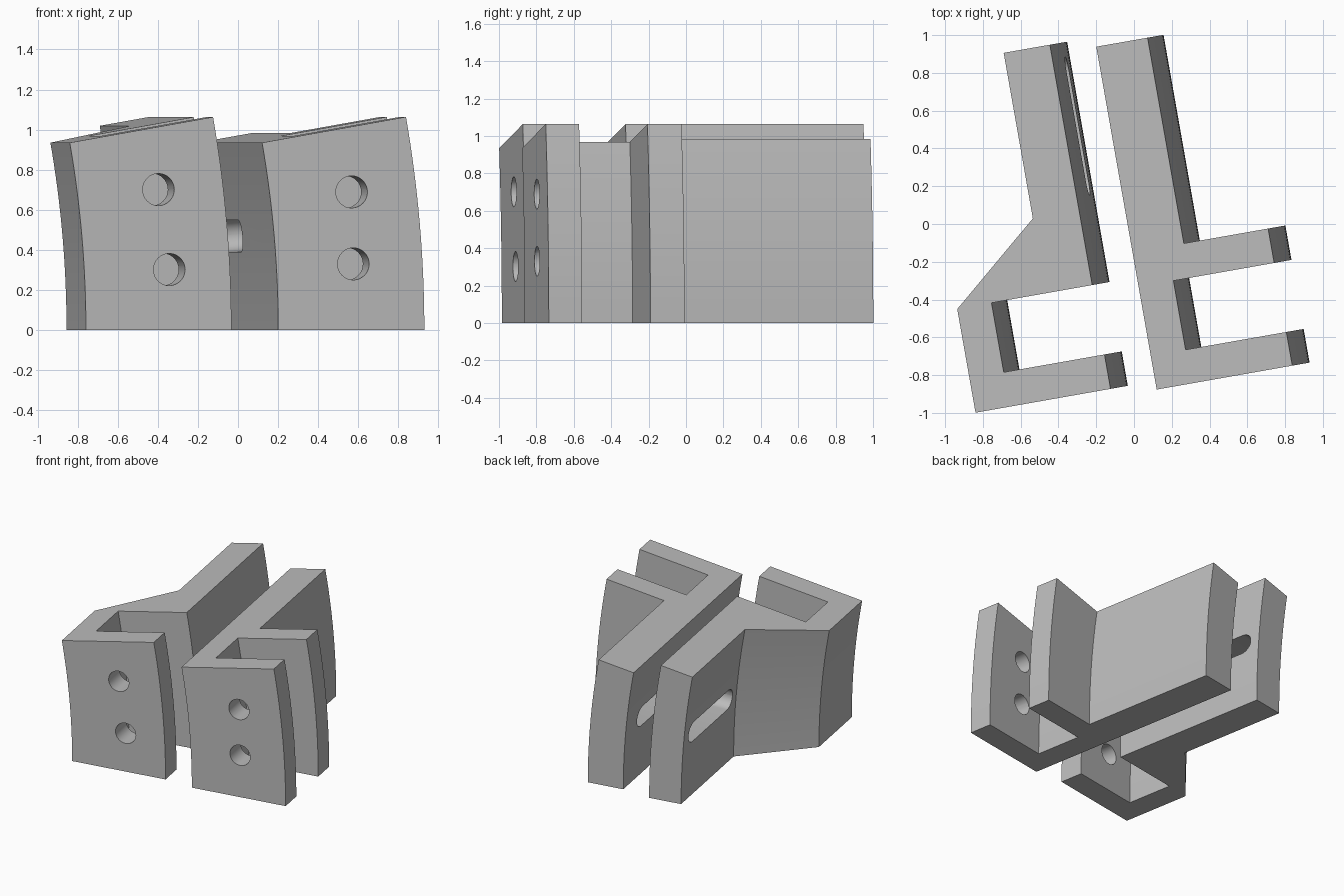
import bpy, bmesh, math
from mathutils import Matrix, Vector

if "Cube" in bpy.data.objects:
    bpy.data.objects.remove(bpy.data.objects["Cube"])

R0 = 5.385                    # bend radius of each bracket's inner side
TURN = math.radians(10)       # plan rotation
SWEEP = math.radians(10)      # bend sweep upwards
HOLE = 0.08

grey = bpy.data.materials.new("light grey")
grey.diffuse_color = (0.5, 0.5, 0.5, 1)
grey.use_nodes = True
grey.node_tree.nodes["Principled BSDF"].inputs["Base Color"].default_value = grey.diffuse_color


def make(name, bm):
    bmesh.ops.recalc_face_normals(bm, faces=bm.faces)
    me = bpy.data.meshes.new(name)
    bm.to_mesh(me)
    bm.free()
    ob = bpy.data.objects.new(name, me)
    bpy.context.collection.objects.link(ob)
    me.materials.append(grey)
    return ob


def curved_body(name, profile):
    """Plan profile (offset from inner side, depth) swept along the bend."""
    bm = bmesh.new()
    face = bm.faces.new([bm.verts.new((R0 + u, v, 0)) for u, v in profile])
    base = face.copy()
    bmesh.ops.spin(bm, geom=[face] + face.edges[:] + face.verts[:], cent=(0, 0, 0),
                   axis=(0, 1, 0), angle=-SWEEP, steps=16, use_duplicate=False)
    bmesh.ops.remove_doubles(bm, verts=bm.verts, dist=1e-5)
    return make(name, bm)


def slot_cutter(v0, v1, r0, r1):
    """Rounded slot running along depth, cut radially at mid sweep."""
    bm = bmesh.new()
    pts = []
    for i in range(34):
        a = math.pi * (i if i < 17 else i - 1) / 16
        mid = v1 - HOLE if i < 17 else v0 + HOLE
        pts.append((mid + HOLE * math.sin(a), HOLE * math.cos(a)))
    f = bm.faces.new([bm.verts.new((r0, v, z)) for v, z in pts])
    ext = bmesh.ops.extrude_face_region(bm, geom=[f])["geom"]
    bmesh.ops.translate(bm, vec=(r1 - r0, 0, 0),
                        verts=[g for g in ext if isinstance(g, bmesh.types.BMVert)])
    bm.transform(Matrix.Rotation(-SWEEP / 2, 4, 'Y'))
    return make("slot_cutter", bm)


def hole_cutter(r, angle, v):
    """Round screw hole along depth."""
    a = math.radians(angle)
    bm = bmesh.new()
    m = Matrix.Translation((r * math.cos(a), v, r * math.sin(a))) @ Matrix.Rotation(math.pi / 2, 4, 'X')
    bmesh.ops.create_cone(bm, cap_ends=True, segments=32, radius1=HOLE, radius2=HOLE,
                          depth=0.3, matrix=m)
    return make("hole_cutter", bm)


def finish(body, cutters, side):
    bpy.context.view_layer.objects.active = body
    for c in cutters:
        mod = body.modifiers.new("cut", 'BOOLEAN')
        mod.operation, mod.solver, mod.object = 'DIFFERENCE', 'EXACT', c
        bpy.ops.object.modifier_apply(modifier=mod.name)
        bpy.data.objects.remove(c)
    axis = side - R0
    body.location = (axis * math.cos(TURN), axis * math.sin(TURN), 0)
    body.rotation_euler.z = TURN
    bpy.ops.object.select_all(action='DESELECT')
    body.select_set(True)
    bpy.ops.object.shade_smooth_by_angle(angle=math.radians(30))


# Left bracket: hooked front, diagonal shoulder, slotted rear wall
left = curved_body("left_bracket", [
    (0, -0.838), (0.737, -0.838), (0.737, -0.653), (0.187, -0.653), (0.187, -0.28),
    (0.737, -0.28), (0.737, 1.012), (0.485, 1.012), (0.485, 0.122), (0, -0.281)])
finish(left, [slot_cutter(0.19, 0.934, R0 + 0.3, R0 + 0.95),
              hole_cutter(5.795, 6.95, -0.745), hole_cutter(5.815, 2.98, -0.745)], -0.918)

# Right bracket: long wall with two arms and a blind slot on its inner side
right = curved_body("right_bracket", [
    (0, -0.884), (0.74, -0.884), (0.74, -0.703), (0.19, -0.703), (0.19, -0.332),
    (0.74, -0.332), (0.74, -0.147), (0.28, -0.147), (0.28, 0.959), (0, 0.959)])
finish(right, [slot_cutter(0.03, 0.77, R0 - 0.2, R0 + 0.19),
               hole_cutter(5.798, 6.83, -0.794), hole_cutter(5.775, 3.28, -0.794)], 0.048)
